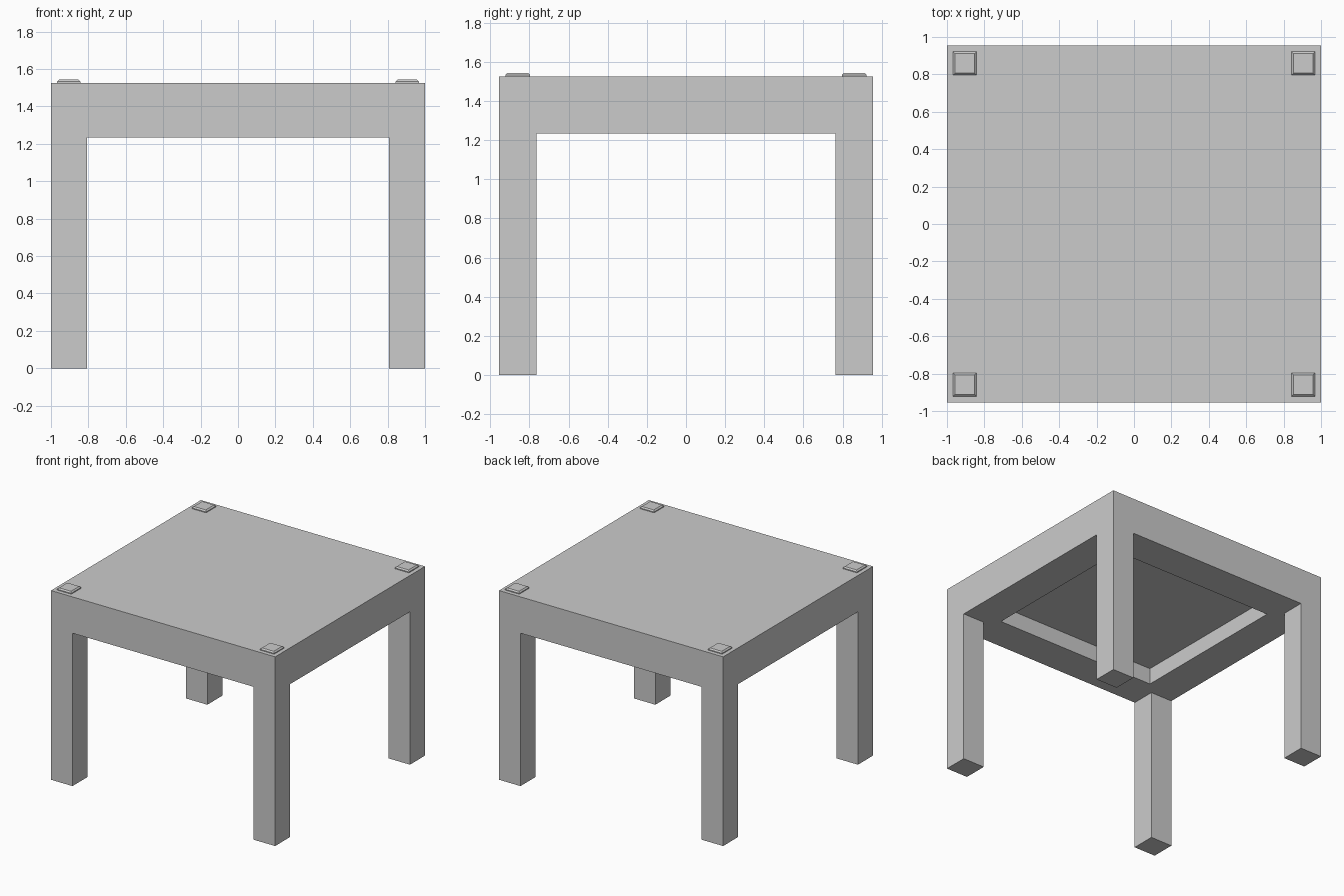
import bpy, bmesh

if "Cube" in bpy.data.objects:
    bpy.data.objects.remove(bpy.data.objects["Cube"])

HX, HY = 1.0, 0.955          # half width and half depth
TOP, APRON = 1.526, 1.233    # tabletop height and underside height
LEG = 0.192


def finish(name, bm):
    mesh = bpy.data.meshes.new(name)
    bm.normal_update()
    bm.to_mesh(mesh)
    bm.free()
    obj = bpy.data.objects.new(name, mesh)
    bpy.context.collection.objects.link(obj)
    return obj


def box(x0, x1, y0, y1, z0, z1):
    bm = bmesh.new()
    bmesh.ops.create_cube(bm, size=1)
    bmesh.ops.scale(bm, vec=(x1 - x0, y1 - y0, z1 - z0), verts=bm.verts)
    bmesh.ops.translate(bm, vec=((x0 + x1) / 2, (y0 + y1) / 2, (z0 + z1) / 2), verts=bm.verts)
    bm.normal_update()
    return bm


def face_facing(bm, z):
    return max(bm.faces, key=lambda f: f.normal.z * z)


# Tabletop: thick slab with a straight-walled recess in the underside
bm = box(-HX, HX, -HY, HY, APRON, TOP)
under = face_facing(bm, -1)
bmesh.ops.inset_region(bm, faces=[under], thickness=0.283, use_even_offset=True)
ceiling = bmesh.ops.extrude_discrete_faces(bm, faces=[under])["faces"][0]
bmesh.ops.translate(bm, vec=(0, 0, 0.13), verts=ceiling.verts)
finish("tabletop", bm)

for sx, side in ((-1, "left"), (1, "right")):
    for sy, end in ((-1, "front"), (1, "back")):
        # Square leg flush with the tabletop corner
        cx, cy = sx * (HX - LEG / 2), sy * (HY - LEG / 2)
        h = LEG / 2
        finish(f"{end}_{side}_leg", box(cx - h, cx + h, cy - h, cy + h, 0, APRON))

        # Corner pad with a chamfered top rim
        px, py, p = sx * 0.905, sy * 0.859, 0.063
        bm = box(px - p, px + p, py - p, py + p, TOP, TOP + 0.017)
        rim = list(face_facing(bm, 1).edges)
        bmesh.ops.bevel(bm, geom=rim, offset=0.01, segments=1, affect='EDGES')
        finish(f"{end}_{side}_corner_pad", bm)
